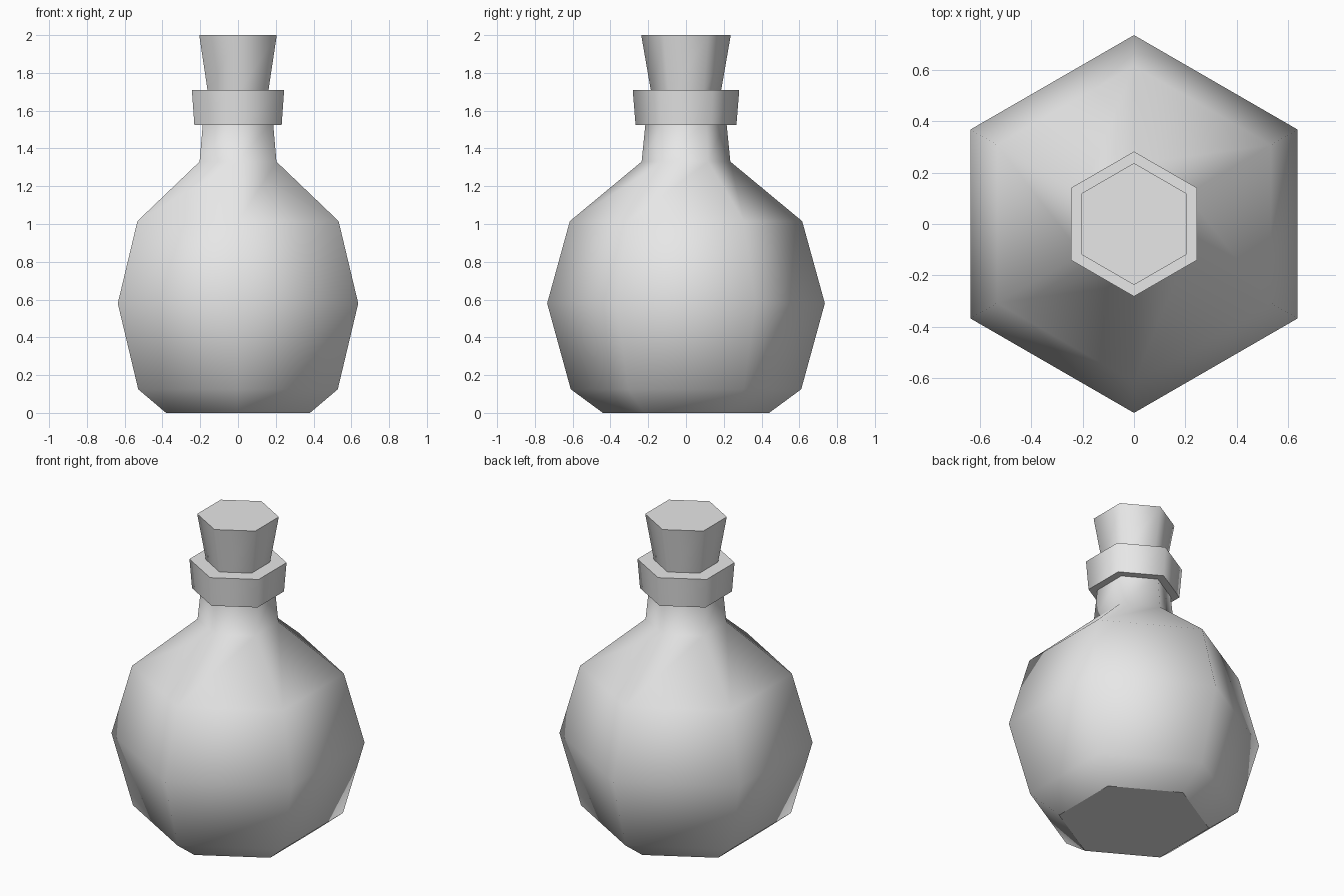
import bpy
import bmesh
from math import sin, cos, pi

SIDES = 6

cube = bpy.data.objects.get("Cube")
if cube:
    bpy.data.objects.remove(cube, do_unlink=True)

# One plain grey for the whole bottle
grey = bpy.data.materials.new("plain grey")
grey.use_nodes = True
colour = (0.8, 0.8, 0.8, 1.0)
grey.diffuse_color = colour
grey.node_tree.nodes["Principled BSDF"].inputs["Base Color"].default_value = colour


def turned_part(name, profile):
    """Six-sided turned solid from (radius, height) pairs, corners on +y and -y."""
    bm = bmesh.new()
    rings = []
    for radius, z in profile:
        angles = [pi / 2 + 2 * pi * i / SIDES for i in range(SIDES)]
        rings.append([bm.verts.new((radius * cos(a), radius * sin(a), z)) for a in angles])
    # Smooth walls
    for low, high in zip(rings, rings[1:]):
        for i in range(SIDES):
            j = (i + 1) % SIDES
            bm.faces.new((low[i], low[j], high[j], high[i])).smooth = True
    # Flat end caps
    bm.faces.new(rings[0][::-1])
    bm.faces.new(rings[-1])
    # Crisp rims around the caps
    for face in bm.faces:
        if not face.smooth:
            for edge in face.edges:
                edge.smooth = False
    mesh = bpy.data.meshes.new(name)
    bm.to_mesh(mesh)
    bm.free()
    mesh.materials.append(grey)
    part = bpy.data.objects.new(name, mesh)
    bpy.context.collection.objects.link(part)
    return part


# Round belly running up into the neck
turned_part("bottle_body", [(0.44, 0), (0.61, 0.125), (0.735, 0.58),
                            (0.615, 1.015), (0.235, 1.33), (0.213, 1.55)])
# Collar around the mouth
turned_part("neck_collar", [(0.267, 1.525), (0.282, 1.71)])
# Tapered stopper
turned_part("stopper", [(0.183, 1.69), (0.237, 2.0)])
